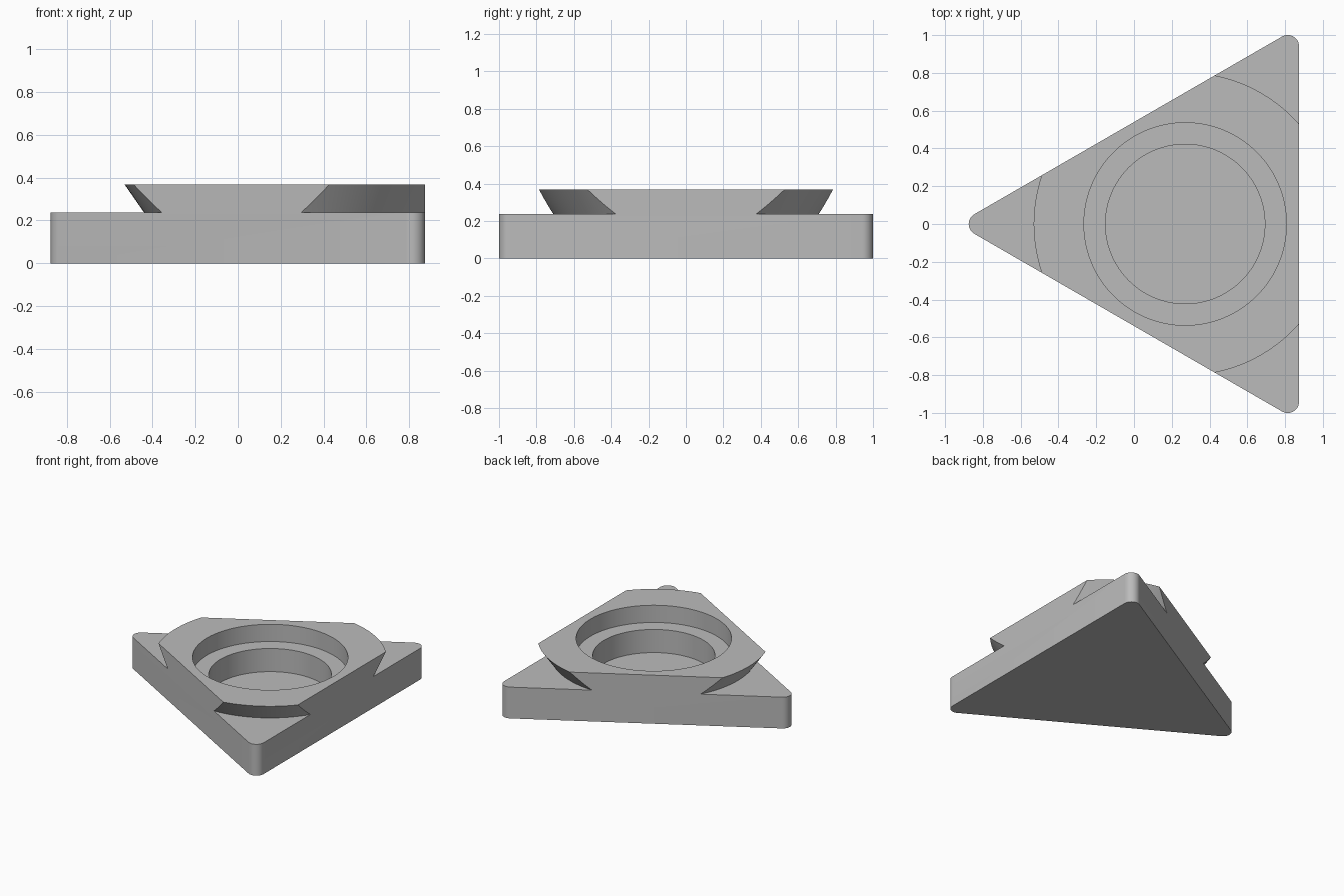
import bpy, bmesh
from math import cos, sin, pi, radians
from mathutils import Matrix, Vector

old = bpy.data.objects.get("Cube")
if old:
    bpy.data.objects.remove(old, do_unlink=True)

CENTRE_X = 0.271       # axis of the bore and crown
INRADIUS = 0.603       # axis to each flat side
CORNER = 0.06          # corner rounding
BASE_Z, TOP_Z, FLOOR_Z = 0.238, 0.369, 0.062
ARC_STEPS, LATHE_STEPS = 12, 128

steel = bpy.data.materials.new("plain grey")
steel.use_nodes = True
grey = (0.5, 0.5, 0.5, 1)
steel.diffuse_color = grey
steel.node_tree.nodes["Principled BSDF"].inputs["Base Color"].default_value = grey


def add_object(name, bm):
    bmesh.ops.recalc_face_normals(bm, faces=bm.faces)
    mesh = bpy.data.meshes.new(name)
    bm.to_mesh(mesh)
    bm.free()
    mesh.materials.append(steel)
    obj = bpy.data.objects.new(name, mesh)
    obj.location.x = CENTRE_X
    bpy.context.collection.objects.link(obj)
    return obj


def rounded_triangle(name, height):
    bm = bmesh.new()
    ring = []
    for corner in (60, 180, 300):
        middle = radians(corner)
        reach = 2 * (INRADIUS - CORNER)
        for i in range(ARC_STEPS + 1):
            a = middle + radians(120) * (i / ARC_STEPS - 0.5)
            ring.append(bm.verts.new((reach * cos(middle) + CORNER * cos(a),
                                      reach * sin(middle) + CORNER * sin(a), 0)))
    face = bm.faces.new(ring)
    extruded = bmesh.ops.extrude_face_region(bm, geom=[face])["geom"]
    bmesh.ops.translate(bm, vec=(0, 0, height),
                        verts=[g for g in extruded if isinstance(g, bmesh.types.BMVert)])
    return add_object(name, bm)


def lathe(name, profile):
    """Revolve a closed (radius, z) profile around the vertical axis."""
    bm = bmesh.new()
    verts = [bm.verts.new((r, 0, z)) for r, z in profile]
    edges = [bm.edges.new((verts[i - 1], verts[i])) for i in range(len(verts))
             if profile[i - 1][0] > 0 or profile[i][0] > 0]
    bmesh.ops.spin(bm, geom=verts + edges, cent=(0, 0, 0), axis=(0, 0, 1),
                   angle=2 * pi, steps=LATHE_STEPS, use_duplicate=False)
    bmesh.ops.remove_doubles(bm, verts=bm.verts, dist=1e-5)
    obj = add_object(name, bm)
    obj.hide_render = True
    return obj


# Triangular body with rounded corners
body = rounded_triangle("triangular_body", TOP_Z)

# Undercut ring clears the three corners around the flared crown
undercut = lathe("corner_undercut_cutter",
                 [(0.711, BASE_Z), (0.802, TOP_Z), (0.871, 0.469),
                  (1.5, 0.469), (1.5, BASE_Z)])

# Stepped blind bore
bore = lathe("stepped_bore_cutter",
             [(0, FLOOR_Z), (0.422, FLOOR_Z), (0.422, BASE_Z),
              (0.536, BASE_Z), (0.536, 0.469), (0, 0.469)])

for cutter in (undercut, bore):
    cut = body.modifiers.new(cutter.name, 'BOOLEAN')
    cut.operation = 'DIFFERENCE'
    cut.solver = 'EXACT'
    cut.object = cutter

bpy.ops.object.select_all(action='DESELECT')
bpy.context.view_layer.objects.active = body
body.select_set(True)
for cutter in (undercut, bore):
    bpy.ops.object.modifier_apply(modifier=cutter.name)
    bpy.data.objects.remove(cutter, do_unlink=True)

bpy.ops.object.shade_smooth_by_angle(angle=radians(30))
